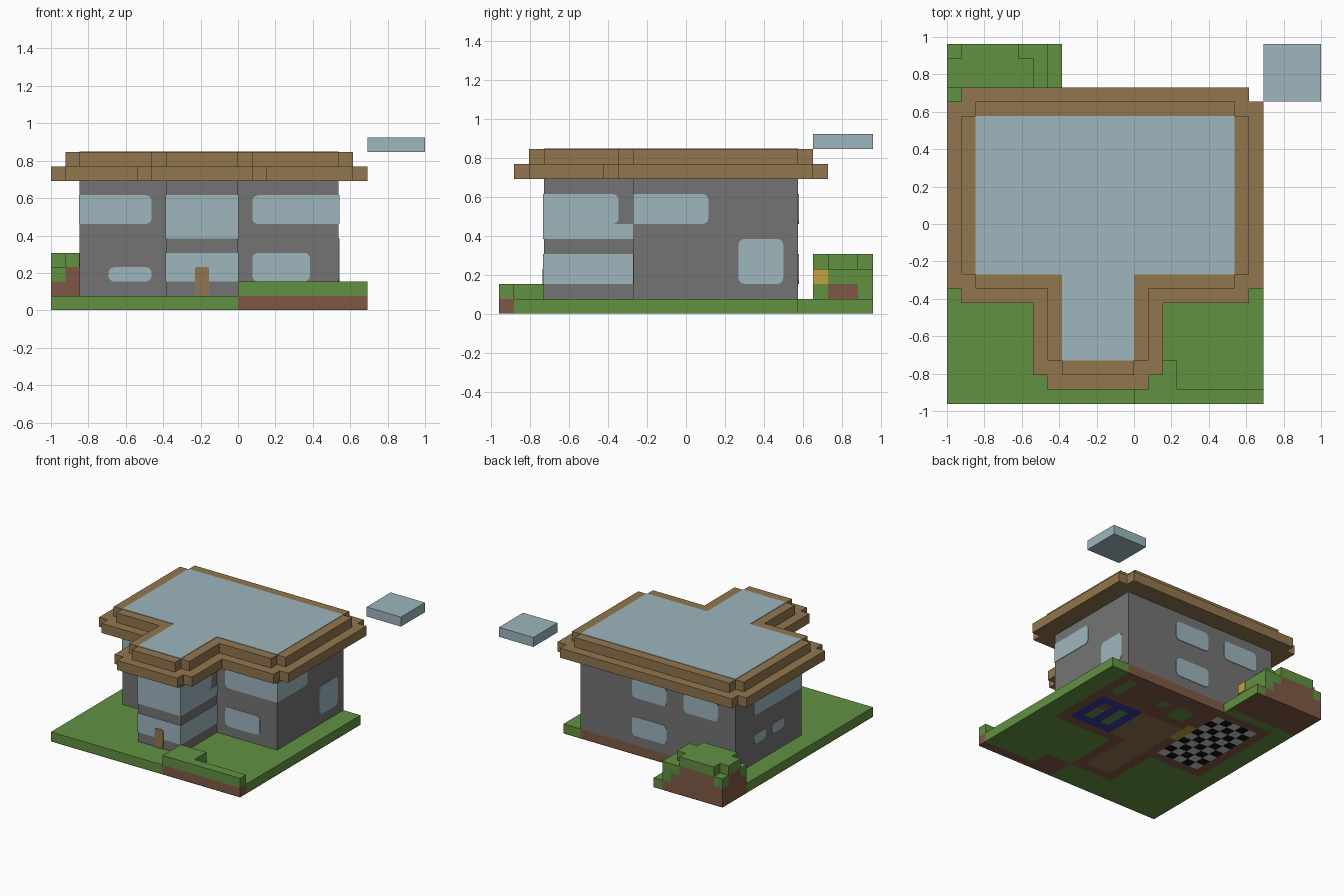
import bpy, bmesh, math
from mathutils import Vector

cube = bpy.data.objects.get("Cube")
if cube:
    bpy.data.objects.remove(cube, do_unlink=True)

U = 1 / 13                       # one block
ORIGIN = Vector((-1, -12.5 * U, 0))


def pos(x, y, z):
    return Vector((x, y, z)) * U + ORIGIN


def material(name, rgb):
    lin = [((c / 255 + 0.055) / 1.055) ** 2.4 for c in rgb]
    m = bpy.data.materials.new(name)
    m.use_nodes = True
    m.diffuse_color = (*lin, 1)
    bsdf = m.node_tree.nodes["Principled BSDF"]
    bsdf.inputs["Base Color"].default_value = (*lin, 1)
    bsdf.inputs["Roughness"].default_value = 0.9
    return m


GRASS = material("grass green", (98, 145, 66))
DIRT = material("dirt brown", (127, 89, 69))
STONE = material("stone grey", (116, 116, 116))
GLASS = material("glass blue", (157, 182, 190))
WOOD = material("wood tan", (145, 118, 78))
YELLOW = material("mustard yellow", (196, 164, 60))
BLUE = material("deep blue", (58, 58, 160))
BLACK = material("black", (18, 18, 18))
PALE = material("pale grey", (200, 200, 200))


def finish(name, bm, mats):
    me = bpy.data.meshes.new(name)
    bm.to_mesh(me)
    bm.free()
    for m in mats:
        me.materials.append(m)
    ob = bpy.data.objects.new(name, me)
    bpy.context.collection.objects.link(ob)
    return ob


def cells(rects, z):
    """Flat sheet of unit cells covering the rectangles (x0, x1, y0, y1)."""
    bm = bmesh.new()
    filled = {(x, y) for x0, x1, y0, y1 in rects
              for x in range(x0, x1) for y in range(y0, y1)}
    for x, y in sorted(filled):
        corners = ((x, y), (x + 1, y), (x + 1, y + 1), (x, y + 1))
        bm.faces.new([bm.verts.new(pos(a, b, z)) for a, b in corners])
    bmesh.ops.remove_doubles(bm, verts=bm.verts, dist=U / 20)
    return bm


def slab(name, mat, rects, z0, z1):
    """Solid made from merged rectangles."""
    bm = cells(rects, z0)
    bmesh.ops.dissolve_limit(bm, angle_limit=0.01, verts=bm.verts, edges=bm.edges)
    ext = bmesh.ops.extrude_face_region(bm, geom=bm.faces[:])
    top = [v for v in ext["geom"] if isinstance(v, bmesh.types.BMVert)]
    bmesh.ops.translate(bm, verts=top, vec=(0, 0, (z1 - z0) * U))
    bmesh.ops.recalc_face_normals(bm, faces=bm.faces)
    return finish(name, bm, [mat])


def panel(name, mat, axis, wall, side, u0, u1, z0, z1, round_at="LR", r=0.4):
    """Thin plate on a wall; round_at picks the low (L) and high (R) ends."""
    outline = []
    for cu, cz, su, sz, start in ((u1, z1, -1, -1, 0), (u0, z1, 1, -1, 90),
                                  (u0, z0, 1, 1, 180), (u1, z0, -1, 1, 270)):
        if ("L" if su > 0 else "R") not in round_at:
            outline.append((cu, cz))
            continue
        for i in range(5):
            t = math.radians(start + i * 22.5)
            outline.append((cu + su * r + r * math.cos(t), cz + sz * r + r * math.sin(t)))

    def place(u, z, d):
        w = wall + side * d
        return pos(w, u, z) if axis == "x" else pos(u, w, z)

    bm = bmesh.new()
    outer = [bm.verts.new(place(u, z, 0.05)) for u, z in outline]
    inner = [bm.verts.new(place(u, z, 0)) for u, z in outline]
    bm.faces.new(outer)
    for i in range(len(outer)):
        j = (i + 1) % len(outer)
        bm.faces.new((outer[i], outer[j], inner[j], inner[i]))
    bm.faces.new(inner[::-1])
    bmesh.ops.recalc_face_normals(bm, faces=bm.faces)
    return finish(name, bm, [mat])


def grow(rect, dx, dy):
    x0, x1, y0, y1 = rect
    return (x0 - dx, x1 + dx, y0 - dy, y1 + dy)


HALL, PORCH = (2, 20, 9, 20), (8, 13, 3, 9)
PLAN = [HALL, PORCH]
LOW = 0.03                       # solids rest on the painted base

# Lawn, with bare earth along the back and under the front bank
slab("lawn", GRASS, [(0, 22, 1, 19), (0, 13, 0, 1), (0, 2, 19, 20), (20, 22, 19, 20)], LOW, 1)
slab("back_earth", DIRT, [(2, 20, 19, 20)], LOW, 1)
slab("bank_earth", DIRT, [(13, 22, 0, 1)], LOW, 1)
slab("front_bank", GRASS, [(13, 22, 0, 1), (13, 16, 1, 3)], 1, 2)

# Stepped mound behind the house
slab("mound_skirt", GRASS, [(0, 8, 20, 21), (7, 8, 21, 25)], LOW, 1)
slab("mound_base", DIRT, [(0, 7, 21, 25)], LOW, 1)
slab("mound_core", DIRT, [(0, 6, 21, 25), (6, 7, 22, 24)], 1, 2)
slab("mound_tufts", GRASS, [(6, 7, 21, 22), (6, 7, 24, 25)], 1, 2)
slab("mound_upper_core", DIRT, [(1, 5, 21, 25), (0, 6, 22, 24)], 2, 3)
slab("mound_ledge", GRASS, [(6, 7, 21, 25), (0, 1, 21, 22), (0, 1, 24, 25),
                            (5, 6, 21, 22), (5, 6, 24, 25)], 2, 3)
slab("mound_top", GRASS, [(1, 5, 21, 25), (0, 6, 22, 24)], 3, 4)
panel("mound_flower", YELLOW, "x", 7, 1, 21, 22, 2, 3, "")

# House body and two-tier roof
slab("walls", STONE, PLAN, 1, 9)
slab("lower_eaves", WOOD, [grow(p, *d) for p in PLAN for d in ((2, 1), (1, 2))], 9, 10)
slab("upper_eaves", WOOD, [grow(p, *d) for p in PLAN for d in ((1, 0), (0, 1))], 10, 11)
slab("roof_glass", GLASS, PLAN, 11, 11.05)
slab("floating_block", GLASS, [(22, 26, 21, 25)], 11, 12)

# Windows: axis, wall, side, extent along the wall, heights, rounded ends
windows = {
    "front_upper_right": ("y", 9, -1, 2, 7, 6, 8, "R"),
    "front_lower_right": ("y", 9, -1, 4, 7, 2, 3, "LR"),
    "front_upper_left": ("y", 9, -1, 14, 20, 6, 8, "L"),
    "front_lower_left": ("y", 9, -1, 14, 18, 2, 4, "LR"),
    "porch_upper": ("y", 3, -1, 8, 13, 5, 8, ""),
    "porch_lower": ("y", 3, -1, 8, 13, 2, 4, ""),
    "left_upper": ("x", 20, 1, 9, 14, 6, 8, "R"),
    "left_tall": ("x", 20, 1, 16, 19, 2, 5, "LR"),
    "right_upper": ("x", 2, -1, 9, 17, 6, 8, "R"),
    "right_oval_back": ("x", 2, -1, 15, 17, 3, 4, "LR"),
    "right_oval_front": ("x", 2, -1, 12, 14, 3, 4, "LR"),
    "back_upper": ("y", 20, 1, 10, 14, 6, 8, "LR"),
    "back_lower": ("y", 20, 1, 10, 14, 2, 4, "LR"),
    "back_side": ("y", 20, 1, 4, 8, 6, 8, "LR"),
}
for name, spec in windows.items():
    panel(name + "_window", GLASS, *spec)
for label, wall, side in (("left", 13, 1), ("right", 8, -1)):
    panel(f"porch_{label}_upper_window", GLASS, "x", wall, side, 3, 8, 6, 8, "R")
    panel(f"porch_{label}_middle_window", GLASS, "x", wall, side, 3, 9, 5, 6, "")
    panel(f"porch_{label}_lower_window", GLASS, "x", wall, side, 3, 9, 2, 4, "")
panel("door", WOOD, "y", 2.95, -1, 10, 11, 1, 3, "LR", 0.15)

# Painted underside showing the floor plan; later patches win
base = cells([(0, 22, 0, 20), (0, 8, 20, 25)], 0)
palette = [GRASS, DIRT, WOOD, YELLOW, BLUE, BLACK, PALE]
patches = [(HALL, DIRT), (PORCH, DIRT), ((13, 22, 0, 1), DIRT), ((13, 16, 1, 3), DIRT),
           ((0, 8, 21, 25), DIRT), ((9, 12, 4, 10), WOOD), ((9, 14, 10, 15), WOOD),
           ((8, 9, 13, 16), YELLOW), ((14, 19, 10, 15), BLUE), ((17, 18, 11, 13), GRASS),
           ((15, 16, 11, 14), GRASS), ((17, 18, 13, 14), DIRT), ((18, 19, 16, 19), GRASS),
           ((13, 14, 17, 18), GRASS), ((10, 12, 16, 18), GRASS)]
for f in base.faces:
    c = (f.calc_center_median() - ORIGIN) / U
    for (x0, x1, y0, y1), mat in patches:
        if x0 < c.x < x1 and y0 < c.y < y1:
            f.material_index = palette.index(mat)
    if 3 < c.x < 8 and 10 < c.y < 19:          # chequered floor
        odd = (int(c.x) + int(c.y)) % 2
        f.material_index = palette.index(PALE if odd else BLACK)
bmesh.ops.reverse_faces(base, faces=base.faces)
finish("painted_base", base, palette)
